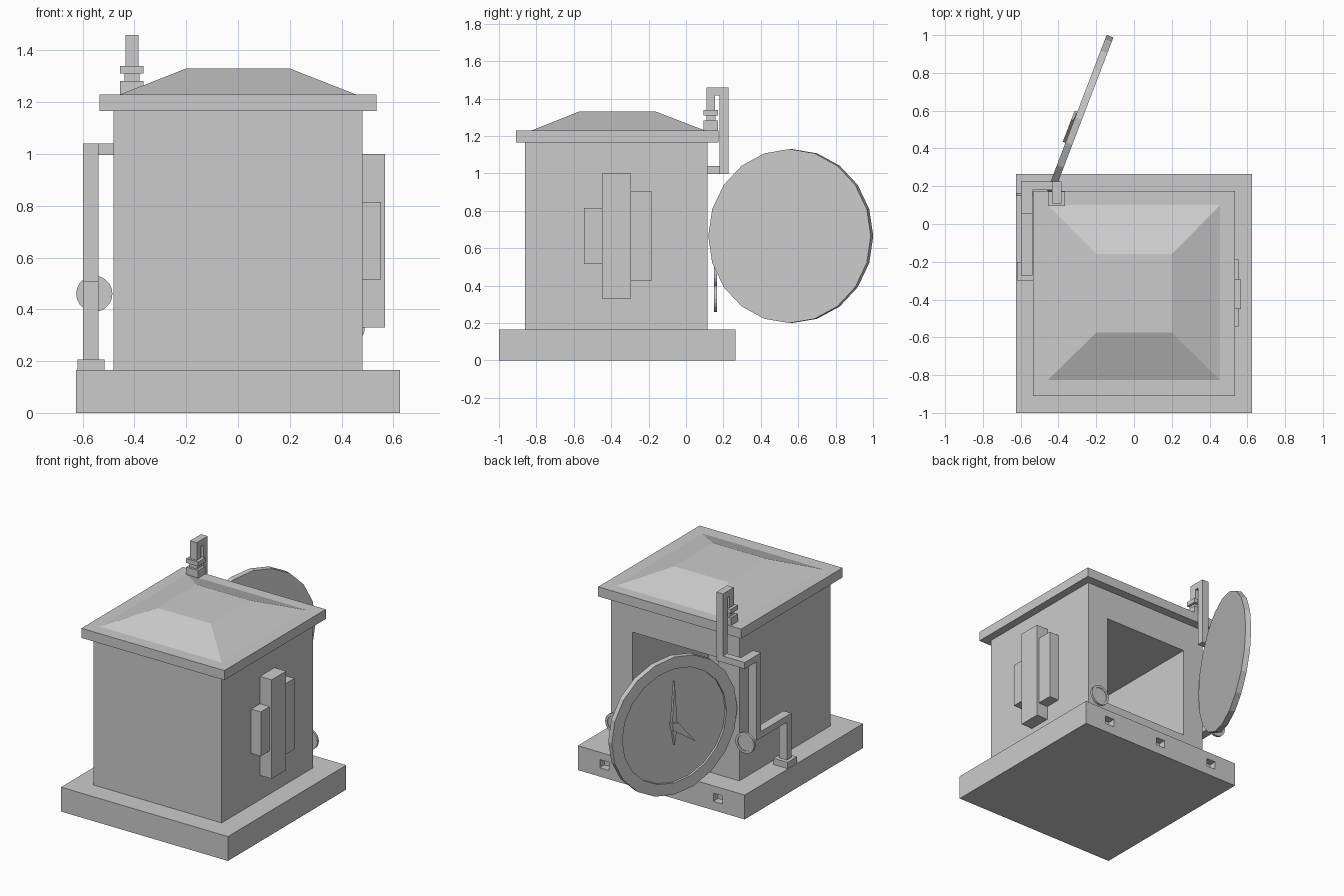
import bpy, bmesh, math
from mathutils import Matrix, Vector

if "Cube" in bpy.data.objects:
    bpy.data.objects.remove(bpy.data.objects["Cube"])


def finish(name, bm, matrix=None):
    bmesh.ops.recalc_face_normals(bm, faces=bm.faces)
    me = bpy.data.meshes.new(name)
    bm.to_mesh(me)
    bm.free()
    ob = bpy.data.objects.new(name, me)
    if matrix:
        ob.matrix_world = matrix
    bpy.context.collection.objects.link(ob)
    return ob


def add_box(bm, lo, hi):
    lo, hi = Vector(lo), Vector(hi)
    m = Matrix.Translation((lo + hi) / 2) @ Matrix.Diagonal((*(hi - lo), 1))
    return bmesh.ops.create_cube(bm, size=1, matrix=m)['verts']


def box(name, lo, hi):
    bm = bmesh.new()
    add_box(bm, lo, hi)
    return finish(name, bm)


def cut(target, cutter):
    cutter.hide_render = True
    cutter.hide_viewport = True
    mod = target.modifiers.new("cut", 'BOOLEAN')
    mod.operation = 'DIFFERENCE'
    mod.solver = 'EXACT'
    mod.object = cutter


def facing(loc, n):
    # local y is up, local z points along the horizontal normal n
    n = Vector(n).normalized()
    up = Vector((0, 0, 1))
    m = Matrix((up.cross(n), up, n)).transposed().to_4x4()
    m.translation = loc
    return m


def rimmed_disc(name, r, inner, thick, recess, sides, m):
    bm = bmesh.new()
    bmesh.ops.create_cone(bm, cap_ends=True, segments=sides, radius1=r, radius2=r, depth=thick)
    bm.normal_update()
    face = next(f for f in bm.faces if f.normal.z > 0.9)
    bmesh.ops.inset_region(bm, faces=[face], thickness=(r - inner) * math.cos(math.pi / sides))
    floor = bmesh.ops.extrude_face_region(bm, geom=[face])['geom']
    bmesh.ops.translate(bm, verts=[v for v in floor if isinstance(v, bmesh.types.BMVert)],
                        vec=(0, 0, -recess))
    bmesh.ops.delete(bm, geom=[face], context='FACES_ONLY') if face.is_valid else None
    return finish(name, bm, m)


def hand(name, front, back, width, angle, z0, z1, m):
    # flat tapered blade lying on the door face
    bm = bmesh.new()
    pts = [(front, 0), (0, width / 2), (-back, 0), (0, -width / 2)]
    f = bm.faces.new([bm.verts.new((x, y, z0)) for x, y in pts])
    ext = bmesh.ops.extrude_face_region(bm, geom=[f])['geom']
    bmesh.ops.translate(bm, verts=[v for v in ext if isinstance(v, bmesh.types.BMVert)],
                        vec=(0, 0, z1 - z0))
    return finish(name, bm, m @ Matrix.Rotation(math.radians(angle), 4, 'Z'))


# Plinth with three square vents in the back edge
plinth = box("plinth", (-.625, -1, 0), (.625, .265, .165))
bm = bmesh.new()
for x in (-.425, 0, .425):
    add_box(bm, (x - .035, .215, .06), (x + .035, .3, .115))
cut(plinth, finish("vent_cutter", bm))

# Body with a deep square chamber open at the back
body = box("body", (-.48, -.86, .165), (.48, .115, 1.165))
cut(body, box("chamber_cutter", (-.32, -.7, .33), (.32, .3, .957)))

# Roof: eave slab and hipped top
box("eave", (-.535, -.91, 1.165), (.535, .175, 1.23))
bm = bmesh.new()
for v in add_box(bm, (-.455, -.825, 1.23), (.455, .1, 1.33)):
    if v.co.z > 1.3:
        v.co.x = math.copysign(.2, v.co.x)
        v.co.y = -.16 if v.co.y > -.3 else -.575
finish("hipped_roof", bm)

# Stepped panels on the right side
box("panel_middle", (.48, -.45, .33), (.567, -.295, 1.0))
box("panel_front", (.48, -.545, .515), (.552, -.45, .815))
box("panel_rear", (.48, -.295, .425), (.552, -.185, .905))

# Open round door with dial hands
door = facing((-.293, .56, .665), (-.934, .357, 0))
rimmed_disc("door", .465, .385, .038, .015, 20, door)
hand("long_hand", .3, .13, .04, 90, .002, .022, door)
hand("short_hand", .2, .04, .06, -43, .002, .034, door)

# Small rimmed discs beside the chamber
for name, x, z in (("left_disc", -.555, .46), ("right_disc", .42, .33)):
    rimmed_disc(name, .07, .053, .016, .005, 20, facing((x, .157, z), (0, 1, 0)))

# Square pipe from roof valve, down the back and round the left side to the plinth
path = [(-.41, .132, 1.34), (-.41, .132, 1.438), (-.41, .203, 1.438), (-.41, .203, 1.018),
        (-.568, .203, 1.018), (-.568, .075, 1.018), (-.568, .075, .485),
        (-.568, -.25, .485), (-.568, -.25, .205)]
for i, (a, b) in enumerate(zip(path, path[1:])):
    half = Vector((.025 if a[0] > -.5 else .03, .023, .022))
    lo = Vector(map(min, a, b)) - half
    hi = Vector(map(max, a, b)) + half
    if i in (0, 7):  # end runs stop flush on the fittings
        lo.z += half.z
    box(f"pipe_{i + 1}", lo, hi)

# Pipe fittings
box("plinth_foot", (-.62, -.3, .165), (-.515, -.2, .207))
for name, r, z0, z1 in (("valve_base", .045, 1.225, 1.282), ("valve_neck", .029, 1.282, 1.31),
                        ("valve_collar", .045, 1.31, 1.34)):
    ry = r * .85
    box(name, (-.41 - r, .133 - ry, z0), (-.41 + r, .133 + ry, z1))
